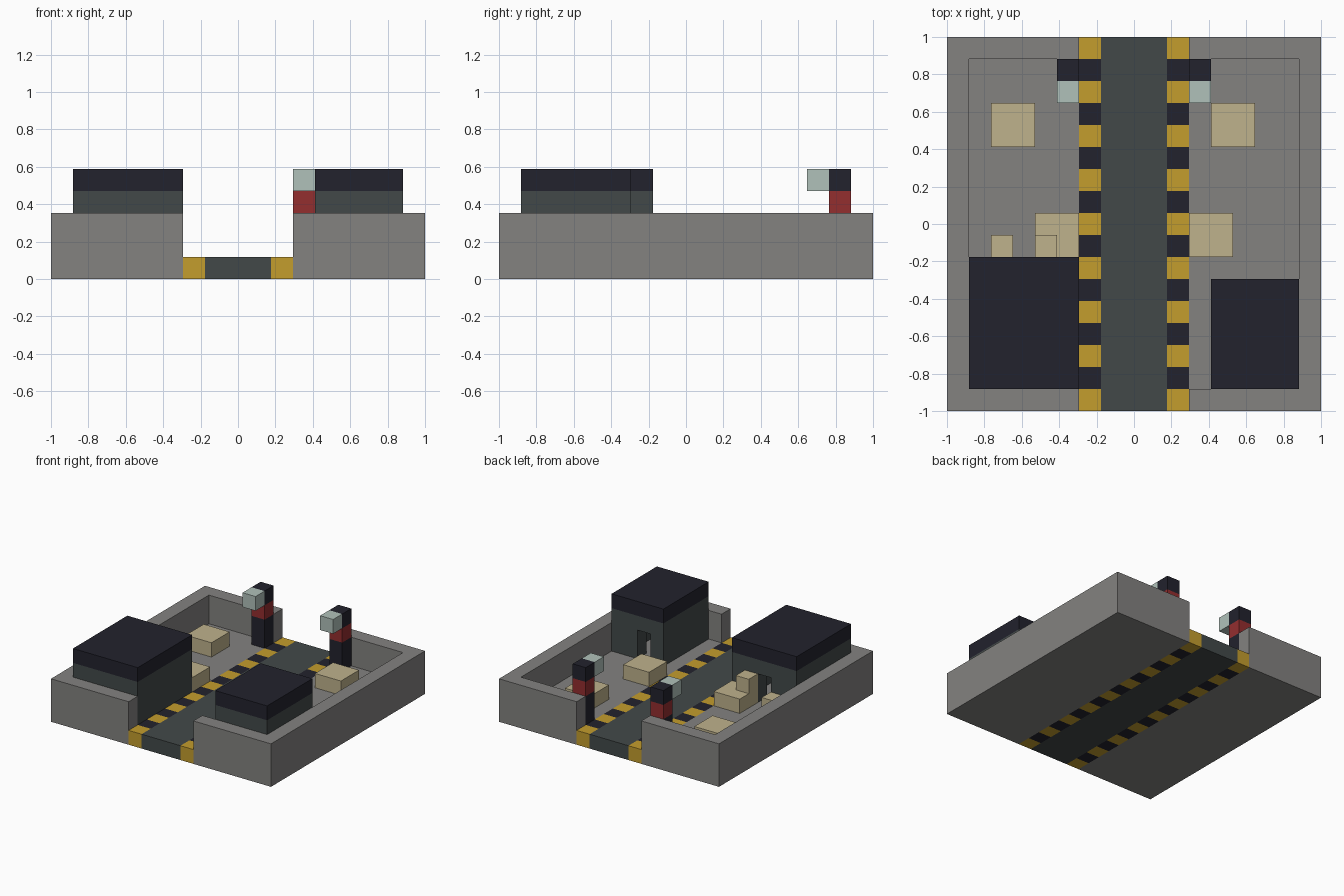
import bpy
import bmesh

N = 17            # the plan is a 17 x 17 grid of cells
U = 2 / N         # size of one cell

default = bpy.data.objects.get("Cube")
if default:
    bpy.data.objects.remove(default)


def srgb(r, g, b):
    """Convert 0-255 display values to a linear colour."""
    def lin(c):
        c /= 255
        return c / 12.92 if c <= 0.04045 else ((c + 0.055) / 1.055) ** 2.4
    return (lin(r), lin(g), lin(b), 1)


def material(name, colour):
    mat = bpy.data.materials.new(name)
    mat.use_nodes = True
    mat.diffuse_color = colour
    mat.node_tree.nodes["Principled BSDF"].inputs["Base Color"].default_value = colour
    return mat


concrete = material("concrete grey", srgb(131, 130, 128))
slate = material("slate grey", srgb(66, 73, 73))
navy = material("dark navy", srgb(34, 34, 45))
yellow = material("hazard yellow", srgb(196, 157, 45))
sand = material("crate sand", srgb(191, 178, 140))
red = material("signal red", srgb(148, 46, 47))
glass = material("pale lamp", srgb(176, 193, 186))


def prism(name, plan, z0, z1, *mats, cuts=()):
    """Extrude a plan outline, in cells, from z0 to z1; cuts slice it along y."""
    def at(x, y, z):
        return (x * U - 1, y * U - 1, z * U)
    bm = bmesh.new()
    base = bm.faces.new([bm.verts.new(at(x, y, z0)) for x, y in plan])
    top = bmesh.ops.extrude_face_region(bm, geom=[base], use_keep_orig=True)
    verts = [v for v in top["geom"] if isinstance(v, bmesh.types.BMVert)]
    bmesh.ops.translate(bm, verts=verts, vec=(0, 0, (z1 - z0) * U))
    for y in cuts:
        geom = bm.verts[:] + bm.edges[:] + bm.faces[:]
        bmesh.ops.bisect_plane(bm, geom=geom, plane_co=at(0, y, 0), plane_no=(0, 1, 0))
    bmesh.ops.recalc_face_normals(bm, faces=bm.faces[:])
    # alternate the colours cell by cell along y
    if len(mats) > 1:
        for f in bm.faces:
            cell = int((f.calc_center_median().y + 1) / U + 1e-4)
            f.material_index = min(cell, N - 1) % len(mats)
    mesh = bpy.data.meshes.new(name)
    bm.to_mesh(mesh)
    bm.free()
    for m in mats:
        mesh.materials.append(m)
    obj = bpy.data.objects.new(name, mesh)
    bpy.context.collection.objects.link(obj)
    return obj


def rect(x0, x1, y0, y1):
    return [(x0, y0), (x1, y0), (x1, y1), (x0, y1)]


def mirror(plan):
    return [(N - x, y) for x, y in plan]


def building(side, x0, x1, y0, y1, door):
    """Hollow hut with a doorway facing the yard and a flat roof."""
    a, b, c, d = x0 + 1, x1 - 1, y0 + 1, y1 - 1
    walls = [(door, y1), (x0, y1), (x0, y0), (x1, y0), (x1, y1), (door + 1, y1),
             (door + 1, d), (b, d), (b, c), (a, c), (a, d), (door, d)]
    prism(side + "_hut_walls", walls, 1, 3, slate)
    prism(side + "_hut_upper_wall", rect(x0, x1, y0, y1), 3, 4, slate)
    prism(side + "_hut_roof", rect(x0, x1, y0, y1), 4, 5, navy)


# Road through the middle
prism("road", rect(7, 10, 0, N), 0, 1, slate)

# Mirrored halves: yard floor, perimeter wall, striped kerb, signal post
wall = [(6, 0), (0, 0), (0, N), (6, N), (6, 16), (1, 16), (1, 1), (6, 1)]
for side, flip in (("right", list), ("left", mirror)):
    prism(side + "_yard_floor", flip(rect(1, 6, 1, 16)), 0, 1, concrete)
    prism(side + "_perimeter_wall", flip(wall), 0, 3, concrete)
    prism(side + "_striped_kerb", flip(rect(6, 7, 0, N)), 0, 1, yellow, navy,
          cuts=range(1, N))
    post = flip(rect(5, 6, 15, 16))
    prism(side + "_signal_post", post, 1, 3, navy)
    prism(side + "_signal_band", post, 3, 4, red)
    prism(side + "_signal_cap", post, 4, 5, navy)
    prism(side + "_signal_lamp", flip(rect(5, 6, 14, 15)), 4, 5, glass)

# Huts
building("right", 1, 6, 1, 7, 3)
building("left", 12, 16, 1, 6, 13)

# Crates: name, x, y, z, width
for name, x, y, z, w in (("back_right", 2, 12, 1, 2), ("back_left", 12, 12, 1, 2),
                         ("middle_right", 4, 7, 1, 2), ("middle_left", 11, 7, 1, 2),
                         ("small", 2, 7, 1, 1), ("stacked", 4, 7, 2, 1)):
    prism(name + "_crate", rect(x, x + w, y, y + w), z, z + 1, sand)
